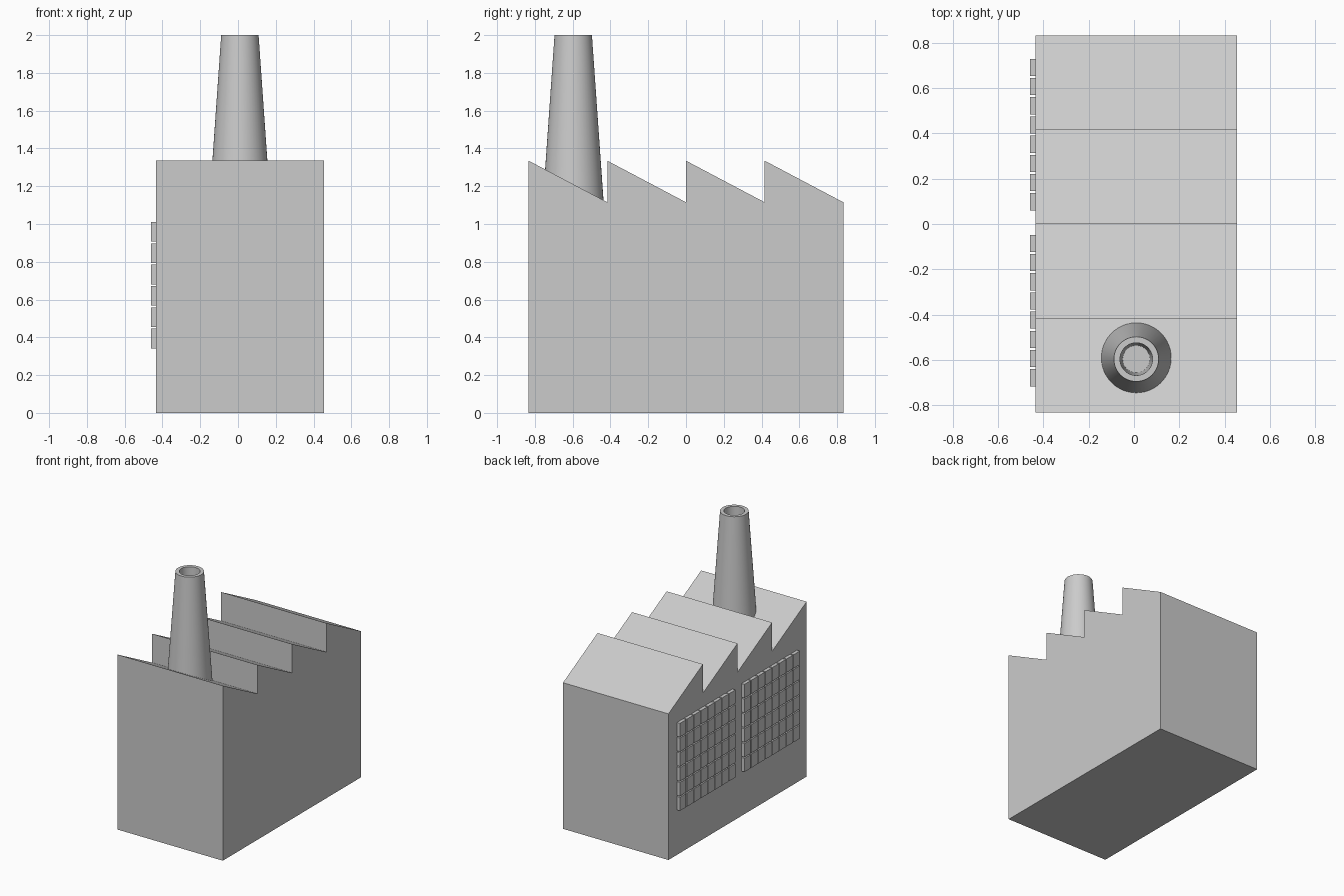
import bpy, bmesh, math

if "Cube" in bpy.data.objects:
    bpy.data.objects.remove(bpy.data.objects["Cube"])

X0, X1 = -0.435, 0.455
HALF, LOW, HIGH = 0.833, 1.115, 1.335


def make_object(name, bm):
    bmesh.ops.recalc_face_normals(bm, faces=bm.faces[:])
    mesh = bpy.data.meshes.new(name)
    bm.to_mesh(mesh)
    bm.free()
    obj = bpy.data.objects.new(name, mesh)
    bpy.context.collection.objects.link(obj)
    return obj


# Factory hall: sawtooth side profile extruded along x
teeth = 4
step = 2 * HALF / teeth
profile = [(HALF, 0), (-HALF, 0)]
for i in range(teeth):
    y = -HALF + i * step
    profile += [(y, HIGH), (y + step, LOW)]
bm = bmesh.new()
side = bm.faces.new([bm.verts.new((X0, y, z)) for y, z in profile])
ext = bmesh.ops.extrude_face_region(bm, geom=[side], use_keep_orig=True)
verts = [g for g in ext["geom"] if isinstance(g, bmesh.types.BMVert)]
bmesh.ops.translate(bm, verts=verts, vec=(X1 - X0, 0, 0))
make_object("factory_hall", bm)

# Chimney: tapered, hollow shaft turned from a profile (radius, height)
shaft = [(0.161, LOW), (0.099, 2.0), (0.072, 2.0), (0.06, 1.45)]
sides = 48
bm = bmesh.new()
rings = []
for r, z in shaft:
    rings.append([bm.verts.new((0.01 + r * math.cos(2 * math.pi * k / sides),
                                -0.597 + r * math.sin(2 * math.pi * k / sides), z))
                  for k in range(sides)])
for a, b in zip(rings, rings[1:]):
    for k in range(sides):
        n = (k + 1) % sides
        bm.faces.new((a[k], a[n], b[n], b[k]))
bm.faces.new(rings[-1])
bm.faces.new(rings[0])
chimney = make_object("chimney", bm)
bpy.context.view_layer.objects.active = chimney
chimney.select_set(True)
bpy.ops.object.shade_smooth_by_angle(angle=math.radians(35))


# Window grids: raised panes with thin gaps on the left wall
def window(name, y0, y1, z0=0.342, z1=1.01, cols=8, rows=6, gap=0.009):
    w = (y1 - y0 + gap) / cols
    h = (z1 - z0 + gap) / rows
    depth = 0.035
    bm = bmesh.new()
    for c in range(cols):
        for r in range(rows):
            new = bmesh.ops.create_cube(bm, size=1)["verts"]
            bmesh.ops.scale(bm, verts=new, vec=(depth, w - gap, h - gap))
            bmesh.ops.translate(bm, verts=new, vec=(
                -0.46 + depth / 2,
                y0 + c * w + (w - gap) / 2,
                z0 + r * h + (h - gap) / 2))
    make_object(name, bm)


window("front_window", -0.717, -0.048)
window("back_window", 0.06, 0.73)
